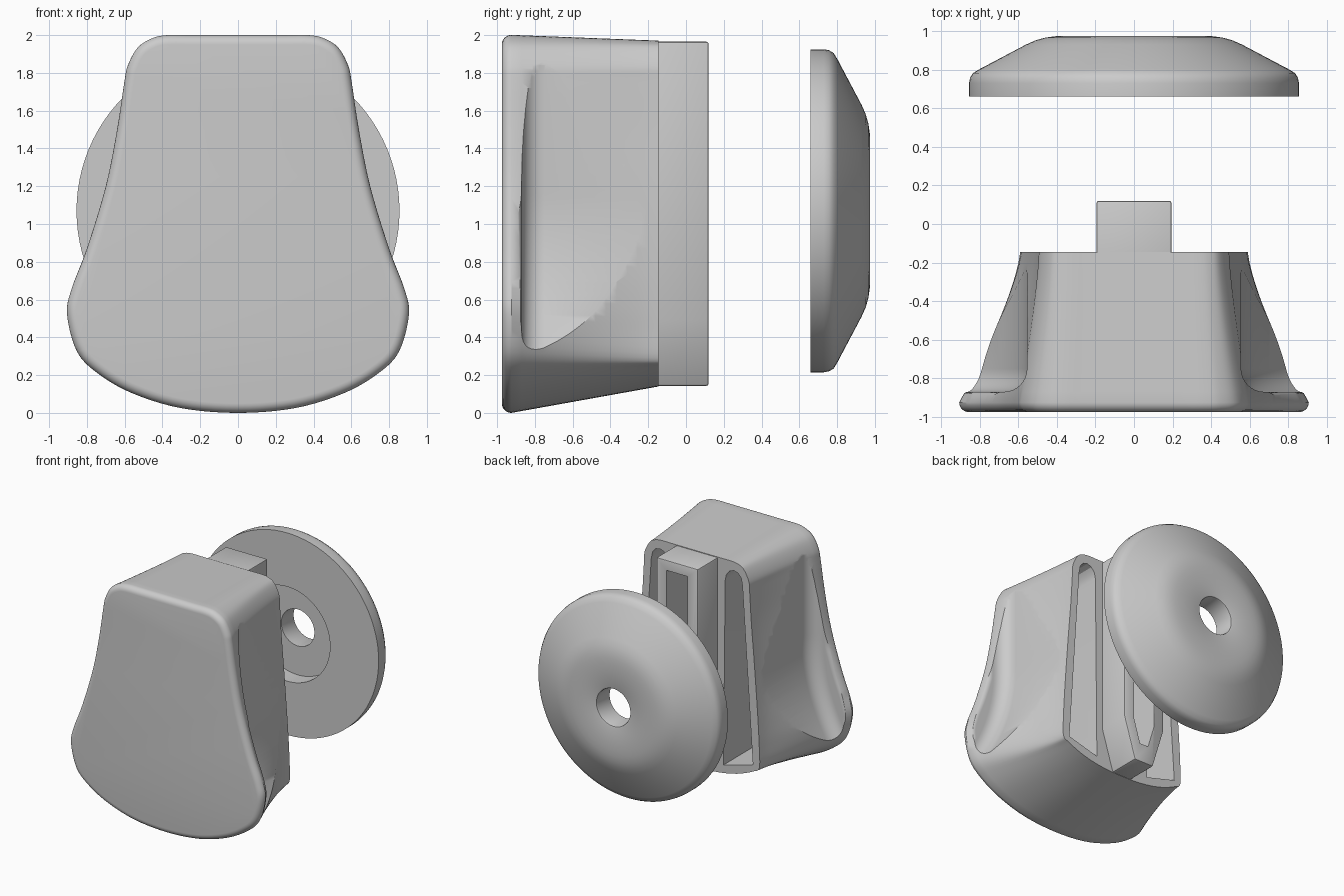
import bpy, math
from math import sin, cos, pi, sqrt
from mathutils import Vector

if "Cube" in bpy.data.objects:
    bpy.data.objects.remove(bpy.data.objects["Cube"])

Y_FRONT, Y_RIM, Y_BACK, R = -0.975, -0.925, -0.145, 0.05


def make(name, verts, faces):
    me = bpy.data.meshes.new(name)
    me.from_pydata(verts, [], faces)
    ob = bpy.data.objects.new(name, me)
    bpy.context.collection.objects.link(ob)
    bpy.ops.object.select_all(action='DESELECT')
    ob.select_set(True)
    bpy.context.view_layer.objects.active = ob
    bpy.ops.object.mode_set(mode='EDIT')
    bpy.ops.mesh.select_all(action='SELECT')
    bpy.ops.mesh.normals_make_consistent(inside=False)
    bpy.ops.object.mode_set(mode='OBJECT')
    return ob


def loft(name, rings, closed=False):
    """Skin equal-length closed rings; cap the ends, or join them if closed."""
    n, m = len(rings[0]), len(rings)
    faces = [(i * n + j, i * n + (j + 1) % n,
              (i + 1) % m * n + (j + 1) % n, (i + 1) % m * n + j)
             for i in range(m if closed else m - 1) for j in range(n)]
    if not closed:
        faces += [tuple(range(n)), tuple(range((m - 1) * n, m * n))]
    return make(name, [p for r in rings for p in r], faces)


def prism(name, pts, y0, y1):
    return loft(name, [[(x, y, z) for x, z in pts] for y in (y0, y1)])


def boolean(ob, other, op):
    mod = ob.modifiers.new(op, 'BOOLEAN')
    mod.operation, mod.object, mod.solver = op, other, 'EXACT'
    bpy.context.view_layer.objects.active = ob
    bpy.ops.object.modifier_apply(modifier=mod.name)
    bpy.data.objects.remove(other)


def smooth(ob, angle=32):
    bpy.ops.object.select_all(action='DESELECT')
    ob.select_set(True)
    bpy.context.view_layer.objects.active = ob
    bpy.ops.object.shade_smooth_by_angle(angle=math.radians(angle))


# Half outline, bottom to top: front x, front z, back x, back z
HALF = [(0, 0, 0, .14), (.3, .025, .2, .15), (.55, .1, .38, .185),
        (.73, .2, .53, .245), (.85, .32, .585, .29), (.905, .52, .585, .45),
        (.88, .66, .575, .65), (.80, .87, .56, .87), (.70, 1.2, .535, 1.2),
        (.64, 1.5, .51, 1.5), (.602, 1.75, .495, 1.75), (.583, 1.84, .487, 1.84),
        (.53, 1.935, .44, 1.93), (.45, 1.985, .39, 1.96), (.37, 2, .33, 1.97),
        (.25, 2, .23, 1.97), (0, 2, 0, 1.97)]


def spline(points, steps):
    pts = [Vector(p) for p in points]
    pts += [Vector((-p[0], p[1], -p[2], p[3])) for p in points[-2:0:-1]]
    n, out = len(pts), []
    for i in range(n):
        a, b, c, d = (pts[(i + k) % n] for k in (-1, 0, 1, 2))
        for s in range(steps):
            t = s / steps
            out.append(0.5 * (2 * b + (c - a) * t + (2 * a - 5 * b + 4 * c - d) * t * t
                              + (3 * b - a - 3 * c + d) * t ** 3))
    return out


OUT = spline(HALF, 5)


def section(y, t, inset=0):
    f = max(t, 0) ** 1.3
    p2 = [Vector((p[2] + (p[0] - p[2]) * f, p[3] + (p[1] - p[3]) * t)) for p in OUT]
    ring = []
    for i, p in enumerate(p2):
        d = (p2[(i + 1) % len(p2)] - p2[i - 1]).normalized()
        ring.append((p.x - d.y * inset, y, p.y + d.x * inset))
    return ring


# Body: flared loft with rounded front edge
rings = [section(Y_RIM - R * cos(a), 1, R * (1 - sin(a)))
         for a in (k * pi / 12 for k in range(6))]
rings += [section(Y_RIM + (Y_BACK - Y_RIM) * k / 14, 1 - k / 14) for k in range(15)]
body = loft("handle_body", rings)


# Finger scoops on both sides, leaving a rounded front flange
def wall(z):
    side = sorted((p[1], p[0]) for p in OUT if p[0] > .3)
    for (z0, x0), (z1, x1) in zip(side, side[1:]):
        if z0 <= z <= z1:
            return x0 + (x1 - x0) * (z - z0) / max(z1 - z0, 1e-6)
    return .4


def scoop_ring(z, side):
    xs = .555 + .36 * max(0, 1.15 - z) ** 2
    w = max(wall(z), xs + .18)
    arc = [k * pi / 16 for k in range(9)]
    pts = [(1.6, .02), (xs, .02)]
    pts += [(xs + .12 * (1 - cos(a)), -.75 - .12 * sin(a)) for a in arc]
    pts += [(w - R + R * sin(a), -.92 + R * cos(a)) for a in arc]
    pts += [(1.6, -.92)]
    return [(side * x, y, z) for x, y in pts]


for side in (1, -1):
    cutter = loft("scoop_cutter", [scoop_ring(.1 + 1.8 * k / 60, side) for k in range(61)])
    boolean(body, cutter, 'DIFFERENCE')

# Central rib at the back, tapered at its lower end
rib = prism("rib", [(-.09, .143), (.09, .143), (.195, .49), (.195, 1.965),
                    (-.195, 1.965), (-.195, .49)], -.3, .12)
bev = rib.modifiers.new("edge", 'BEVEL')
bev.width, bev.segments = .012, 2
bpy.ops.object.modifier_apply(modifier=bev.name)
boolean(body, rib, 'UNION')

# Hollow slots: one each side of the rib and one inside it
SLOT = [(.25, .225), (.525, .30), (.427, 1.79), (.415, 1.85), (.385, 1.885),
        (.345, 1.895), (.305, 1.88), (.275, 1.84), (.265, 1.79)]
for side in (1, -1):
    boolean(body, prism("slot_cutter", [(side * x, z) for x, z in SLOT], -.88, .3),
            'DIFFERENCE')
boolean(body, prism("rib_slot_cutter", [(-.04, .3), (.04, .3), (.1, .5), (.1, 1.88),
                                        (-.1, 1.88), (-.1, .5)], -.8, .3), 'DIFFERENCE')
smooth(body)

# Round backing disc with recess and through hole, turned about the y axis
PROFILE = [(.155, .80), (.40, .80), (.40, .66), (.855, .66), (.855, .73),
           (.85, .757), (.835, .782), (.80, .803), (.56, .930), (.51, .952),
           (.46, .966), (.41, .973), (.36, .975), (.17, .975), (.159, .971), (.155, .96)]
N = 96
disc = loft("backing_disc",
            [[(r * cos(2 * pi * k / N), y, 1.07 + r * sin(2 * pi * k / N))
              for r, y in PROFILE] for k in range(N)], closed=True)
smooth(disc, 35)
